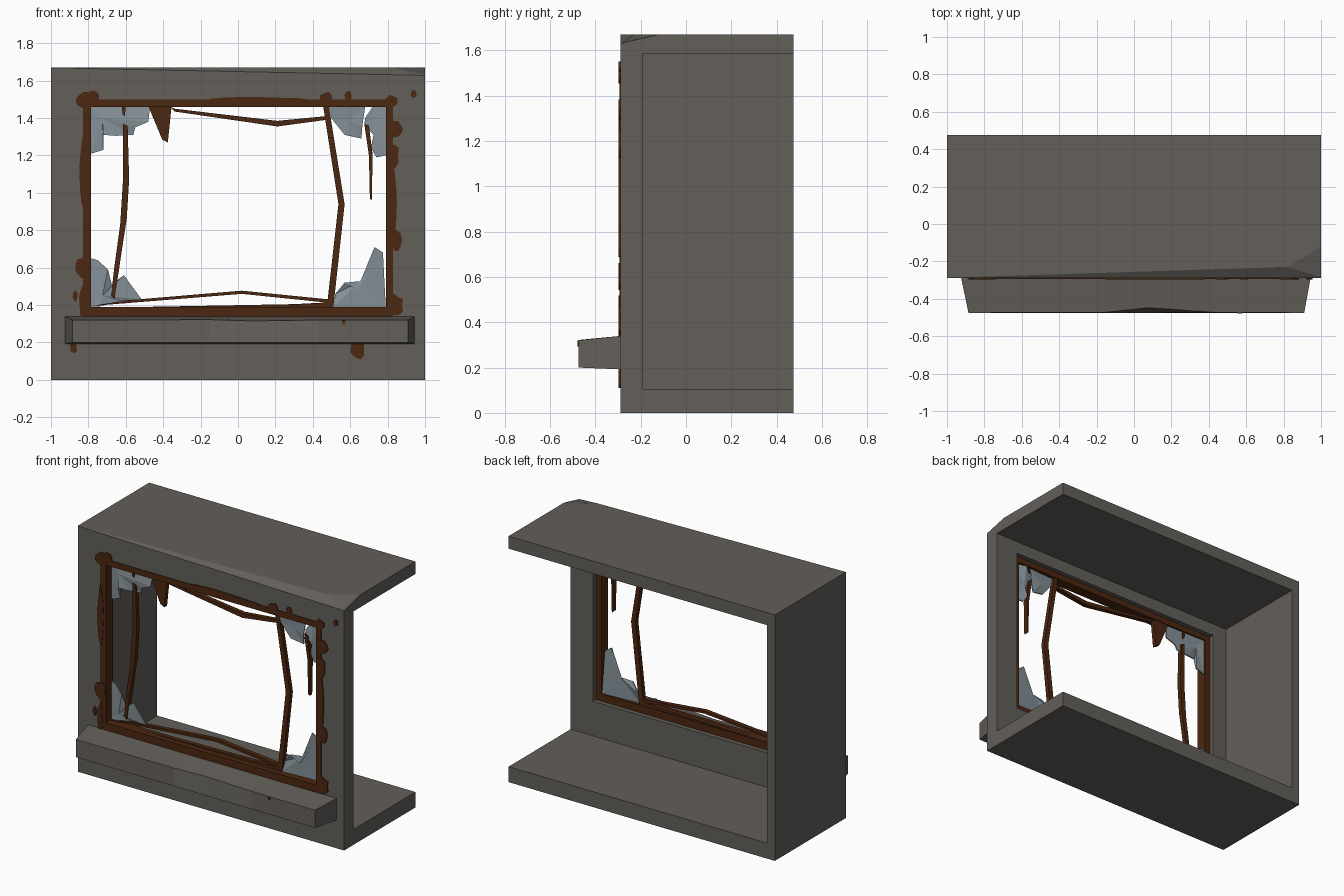
import bpy, bmesh, math, random
from mathutils import Vector

if "Cube" in bpy.data.objects:
    bpy.data.objects.remove(bpy.data.objects["Cube"])
random.seed(4)


def material(name, col):
    m = bpy.data.materials.new(name)
    m.diffuse_color = (*col, 1)
    m.use_nodes = True
    m.node_tree.nodes["Principled BSDF"].inputs["Base Color"].default_value = m.diffuse_color
    return m


CONCRETE = material("concrete", (0.125, 0.115, 0.103))
RUST = material("rust_brown", (0.070, 0.020, 0.005))
GLASS = material("dirty_glass", (0.235, 0.28, 0.31))


def finish(name, bm, mat):
    bmesh.ops.recalc_face_normals(bm, faces=bm.faces)
    me = bpy.data.meshes.new(name)
    bm.to_mesh(me)
    bm.free()
    me.materials.append(mat)
    ob = bpy.data.objects.new(name, me)
    bpy.context.collection.objects.link(ob)
    return ob


def loft(bm, sections):
    """Skin closed sections together and cap both ends."""
    rows = [[bm.verts.new(p) for p in s] for s in sections]
    n = len(rows[0])
    for a, b in zip(rows, rows[1:]):
        for i in range(n):
            j = (i + 1) % n
            bm.faces.new((a[i], a[j], b[j], b[i]))
    bm.faces.new(rows[0])
    bm.faces.new(rows[-1])


def box(bm, x0, x1, y0, y1, z0, z1):
    loft(bm, [[(x, y0, z0), (x, y1, z0), (x, y1, z1), (x, y0, z1)] for x in (x0, x1)])


def ring(bm, outer, inner, y0, y1):
    """Rectangular frame; outer and inner are (x0, x1, z0, z1)."""
    loops = []
    for (x0, x1, z0, z1), y in ((outer, y0), (inner, y0), (inner, y1), (outer, y1)):
        loops.append([bm.verts.new((x, y, z)) for x, z in ((x0, z0), (x1, z0), (x1, z1), (x0, z1))])
    for k in range(4):
        a, b = loops[k], loops[(k + 1) % 4]
        for i in range(4):
            j = (i + 1) % 4
            bm.faces.new((a[i], a[j], b[j], b[i]))


def plate(bm, pts, y0, y1):
    loft(bm, [[(x, y, z) for x, z in pts] for y in (y0, y1)])


# Concrete front wall with the window opening
bm = bmesh.new()
ring(bm, (-1, 1, 0.105, 1.585), (-0.83, 0.83, 0.34, 1.5), -0.29, -0.19)
finish("front_wall", bm, CONCRETE)

# Floor and left side wall (right side and back are open)
bm = bmesh.new()
box(bm, -1, 1, -0.29, 0.475, 0, 0.105)
finish("floor_slab", bm, CONCRETE)
bm = bmesh.new()
box(bm, -1, -0.94, -0.19, 0.475, 0.105, 1.585)
finish("left_wall", bm, CONCRETE)

# Roof slab with its chipped front edge
bm = bmesh.new()
box(bm, -1, 1, -0.29, 0.475, 1.585, 1.67)
chips = [((-1, -0.288, 1.67), (0.8, -0.23, 1.67), (0.9, -0.29, 1.63)),
         ((0.82, -0.23, 1.67), (1, -0.12, 1.67), (1, -0.29, 1.63))]
for a, b, c in chips:
    a, b, c = Vector(a), Vector(b), Vector(c)
    no = (b - a).cross(c - a).normalized()
    if no.z < 0:
        no = -no
    bmesh.ops.bisect_plane(bm, geom=bm.verts[:] + bm.edges[:] + bm.faces[:],
                           plane_co=a, plane_no=no, clear_outer=True)
    bmesh.ops.holes_fill(bm, edges=[e for e in bm.edges if e.is_boundary])
finish("roof_slab", bm, CONCRETE)

# Tapered window sill with a worn front edge
bm = bmesh.new()
loft(bm, [[(xb, -0.285, 0.192), (xf, -0.475, 0.2), (xf, yt, zt), (xb, -0.285, 0.34)]
          for xb, xf, yt, zt in ((-0.925, -0.885, -0.475, 0.32), (-0.15, -0.15, -0.472, 0.322),
                                 (0.08, 0.08, -0.448, 0.315), (0.43, 0.43, -0.472, 0.32),
                                 (0.945, 0.91, -0.475, 0.32))])
finish("window_sill", bm, CONCRETE)

# Rusted window frame
bm = bmesh.new()
ring(bm, (-0.83, 0.83, 0.34, 1.5), (-0.785, 0.79, 0.39, 1.46), -0.294, -0.22)
finish("window_frame", bm, RUST)

# Rust stains spreading from the frame: centre x, z, radius x, z
bm = bmesh.new()
stains = [(-0.82, 1.5, .045, .045), (-0.77, 1.52, .03, .03), (-0.83, 0.6, .04, .06),
          (-0.825, 1.1, .02, .2), (-0.83, 0.42, .02, .1), (-0.87, 0.45, .014, .03),
          (-0.88, 0.175, .02, .035), (0.47, 1.51, .03, .03), (0.59, 1.515, .02, .035),
          (0.1, 1.5, .3, .012), (0.82, 1.49, .04, .03), (0.84, 1.34, .045, .05),
          (0.83, 1.2, .03, .07), (0.845, 0.75, .03, .06), (0.83, 0.95, .018, .18),
          (0.84, 0.4, .045, .055), (0.94, 1.53, .016, .02), (0.64, 0.16, .04, .055)]
for cx, cz, rx, rz in stains:
    pts = []
    for i in range(11):
        t, r = math.tau * i / 11, random.uniform(0.8, 1.15)
        x, z = cx + rx * r * math.cos(t), cz + rz * r * math.sin(t)
        if 0.4 < cz < 1.45:
            x = max(x, 0.795) if cx > 0 else min(x, -0.79)
        pts.append((x, z))
    plate(bm, pts, -0.297, -0.288)
plate(bm, [(0.553, 0.32), (0.577, 0.32), (0.572, 0.3), (0.565, 0.292)], -0.479, -0.473)
finish("rust_stains", bm, RUST)

# Broken glazing bars left around the opening
bars = {
    "left_bar": [(-.615, 1.37), (-.59, 1.36), (-.582, 1.07), (-.595, .86), (-.62, .7), (-.645, .53),
                 (-.66, .43), (-.678, .45), (-.663, .59), (-.63, .83), (-.615, 1.07)],
    "left_stub": [(-.62, 1.465), (-.6, 1.465), (-.605, 1.41), (-.618, 1.42)],
    "right_bar": [(.455, 1.465), (.485, 1.465), (.57, .94), (.51, .39), (.475, .39), (.537, .94)],
    "top_bar": [(-.36, 1.46), (-.34, 1.45), (.21, 1.385), (.47, 1.41), (.47, 1.39), (.21, 1.355), (-.34, 1.435)],
    "bottom_bar": [(-.785, .395), (-.6, .425), (.02, .477), (.49, .43), (.49, .412), (.02, .46), (-.6, .41)],
    "top_splinter": [(-.48, 1.465), (-.355, 1.465), (-.375, 1.27), (-.405, 1.285)],
    "right_splinter": [(.675, 1.37), (.7, 1.36), (.72, 1.2), (.715, .96), (.705, .97), (.7, 1.2)],
    "bottom_wedge": [(-.785, .385), (.49, .385), (.49, .415), (.3, .405)],
}
for name, pts in bars.items():
    bm = bmesh.new()
    plate(bm, pts, -0.255, -0.225)
    finish(name, bm, RUST)

# Crumpled glass shards in the corners: fans around a displaced centre
shards = {
    "glass_top_left": [(-.785, 1.46), (-.47, 1.46), (-.48, 1.38), (-.55, 1.35), (-.56, 1.31),
                       (-.65, 1.305), (-.72, 1.31), (-.72, 1.23), (-.785, 1.21)],
    "glass_top_inner": [(.485, 1.46), (.68, 1.46), (.665, 1.36), (.66, 1.29), (.57, 1.31), (.49, 1.41)],
    "glass_top_right": [(.68, 1.4), (.72, 1.46), (.79, 1.46), (.79, 1.2), (.74, 1.19), (.71, 1.24),
                        (.725, 1.31), (.675, 1.36)],
    "glass_bottom_left": [(-.785, .65), (-.75, .64), (-.695, .59), (-.675, .51), (-.61, .56),
                          (-.515, .43), (-.64, .42), (-.75, .39), (-.785, .39)],
    "glass_bottom_right": [(.51, .39), (.52, .46), (.57, .52), (.64, .48), (.705, .59), (.73, .71),
                           (.775, .68), (.79, .39)],
}
for name, pts in shards.items():
    bm = bmesh.new()
    hub = 0 if name == "glass_top_left" else 8 if name == "glass_bottom_left" else None
    cx = sum(p[0] for p in pts) / len(pts)
    cz = sum(p[1] for p in pts) / len(pts)
    if hub is not None:
        cx, cz = pts[hub][0] + 0.06, pts[hub][1] + (-0.06 if hub == 0 else 0.06)
    ys = [-0.245 + random.uniform(-0.012, 0.012) for _ in pts]
    for side, dy in enumerate((0, 0.008)):
        c = bm.verts.new((cx, -0.245 + dy, cz))
        rim = [bm.verts.new((x, y + dy, z)) for (x, z), y in zip(pts, ys)]
        for i in range(len(rim)):
            bm.faces.new((c, rim[i], rim[(i + 1) % len(rim)]))
        if side:
            for i in range(len(rim)):
                j = (i + 1) % len(rim)
                bm.faces.new((front[i], front[j], rim[j], rim[i]))
        front = rim
    finish(name, bm, GLASS)
